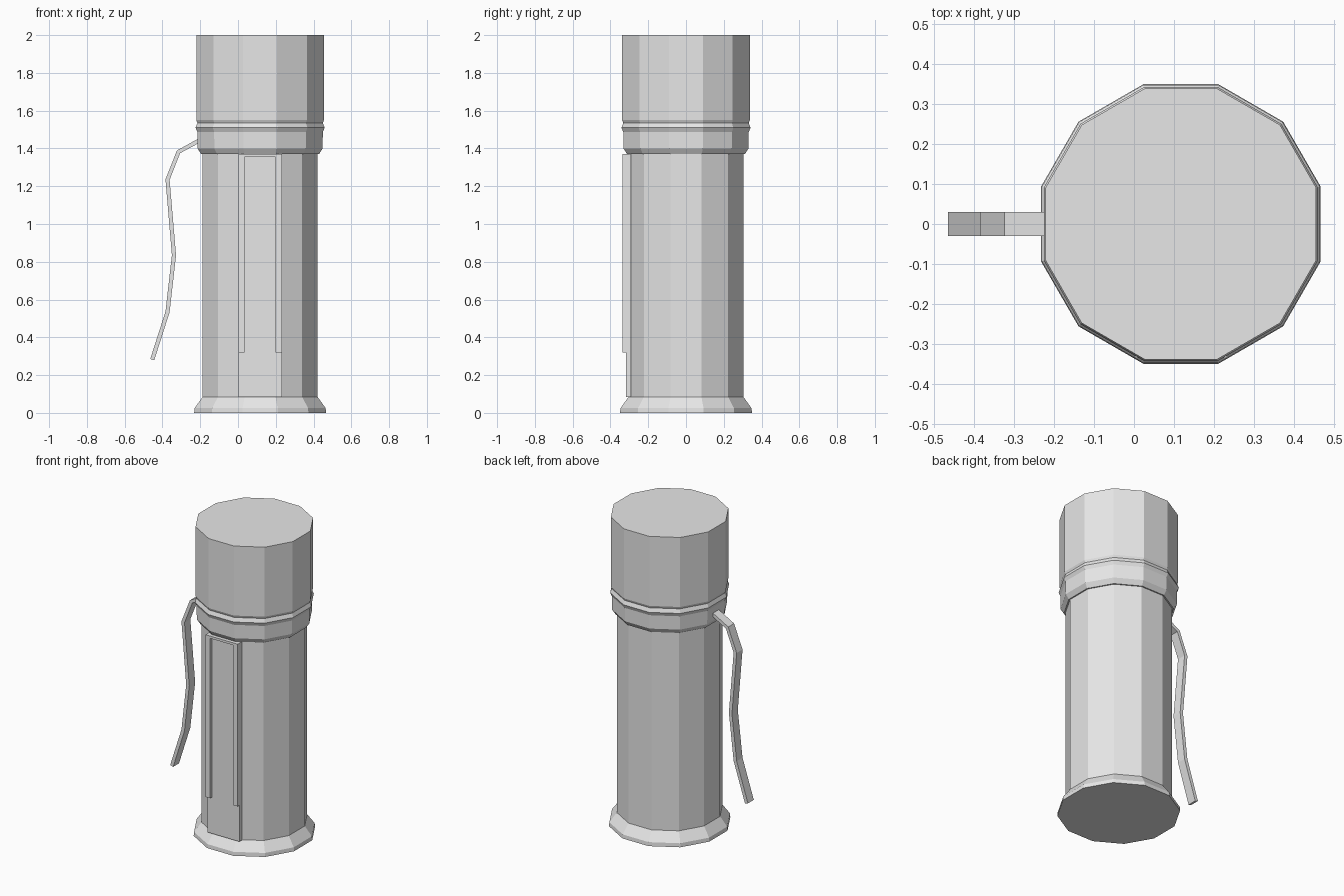
import bpy, bmesh
from math import cos, sin, pi
from mathutils import Vector

SIDES = 12
CX = 0.117  # body axis

if "Cube" in bpy.data.objects:
    bpy.data.objects.remove(bpy.data.objects["Cube"], do_unlink=True)

grey = bpy.data.materials.new("light_grey")
grey.use_nodes = True
grey.diffuse_color = (0.8, 0.8, 0.8, 1)
grey.node_tree.nodes["Principled BSDF"].inputs["Base Color"].default_value = (0.8, 0.8, 0.8, 1)


def finish(name, bm):
    mesh = bpy.data.meshes.new(name)
    bm.to_mesh(mesh)
    bm.free()
    mesh.materials.append(grey)
    obj = bpy.data.objects.new(name, mesh)
    bpy.context.collection.objects.link(obj)
    return obj


def bridge(bm, rings):
    for low, high in zip(rings, rings[1:]):
        n = len(low)
        for j in range(n):
            k = (j + 1) % n
            bm.faces.new((low[j], low[k], high[k], high[j]))


def lathe(name, profile, bottom=False, top=False):
    """Faceted turning; profile holds (flat-to-axis distance, height), upward."""
    bm = bmesh.new()
    rings = []
    for flat, z in profile:
        r = flat / cos(pi / SIDES)
        angles = [2 * pi * (j + 0.5) / SIDES for j in range(SIDES)]
        rings.append([bm.verts.new((CX + r * cos(a), r * sin(a), z)) for a in angles])
    bridge(bm, rings)
    if bottom:
        bm.faces.new(rings[0][::-1])
    if top:
        bm.faces.new(rings[-1])
    return finish(name, bm)


def box(name, x, y, z):
    bm = bmesh.new()
    bmesh.ops.create_cube(bm, size=1)
    for v in bm.verts:
        v.co = [lo + (c + 0.5) * (hi - lo) for c, (lo, hi) in zip(v.co, (x, y, z))]
    return finish(name, bm)


# Turned body, stacked from the foot to the cap
lathe("foot", [(0.349, 0), (0.347, 0.025), (0.304, 0.085)], bottom=True)
lathe("shaft", [(0.304, 0.085), (0.304, 1.37)])
lathe("collar", [(0.304, 1.37), (0.312, 1.37), (0.331, 1.40), (0.332, 1.487),
                 (0.342, 1.51), (0.332, 1.535)])
lathe("cap", [(0.332, 1.535), (0.338, 1.55), (0.338, 2.0)], top=True)

# Front plate with a raised rail down each side
HALF, RAIL = 0.115, 0.033
box("front_plate", (CX - HALF, CX + HALF), (-0.317, -0.29), (0.085, 1.37))
for name, side in (("right_rail", -1), ("left_rail", 1)):
    ends = sorted((CX + side * HALF, CX + side * (HALF - RAIL)))
    box(name, ends, (-0.335, -0.29), (0.32, 1.37))
box("top_rail", (CX - HALF + RAIL, CX + HALF - RAIL), (-0.335, -0.29), (1.355, 1.37))

# Bent spring clip: a flat strip swept along a path
path = [Vector(p) for p in ((-0.20, 1.445), (-0.315, 1.382), (-0.373, 1.235),
                            (-0.339, 0.835), (-0.373, 0.535), (-0.454, 0.282))]
THICK, WIDE = 0.011, 0.03
bm = bmesh.new()
rings = []
for i, p in enumerate(path):
    before = (p - path[max(i - 1, 0)]).normalized()
    after = (path[min(i + 1, len(path) - 1)] - p).normalized()
    along = (before + after).normalized()
    out = Vector((along.y, -along.x)) * THICK
    rings.append([bm.verts.new((p.x + s * out.x, w * WIDE, p.y + s * out.y))
                  for s, w in ((-1, -1), (1, -1), (1, 1), (-1, 1))])
bridge(bm, rings)
bm.faces.new(rings[0][::-1])
bm.faces.new(rings[-1])
bmesh.ops.recalc_face_normals(bm, faces=bm.faces)
finish("clip", bm)
